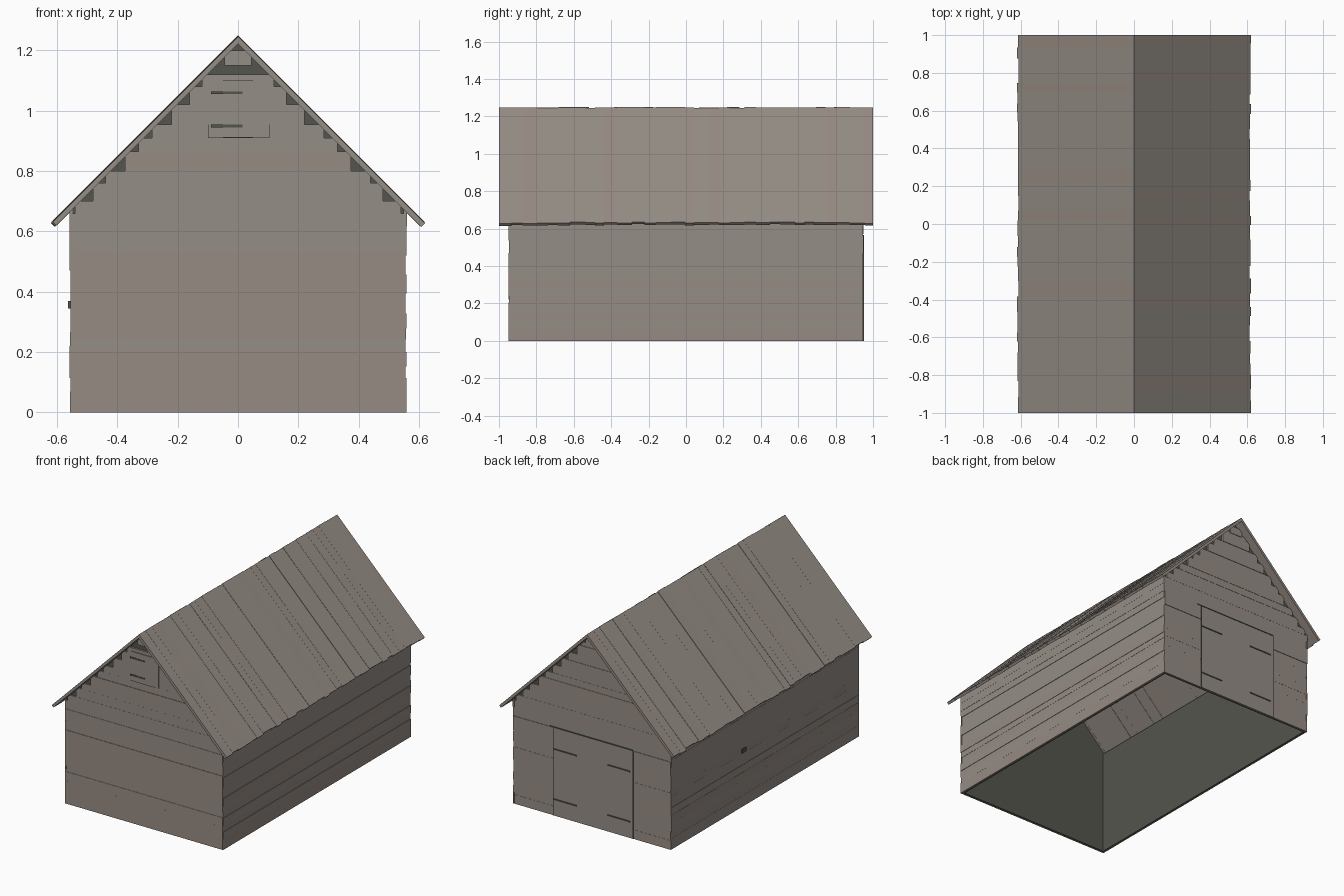
import bpy
import bmesh
import random

random.seed(4)
if "Cube" in bpy.data.objects:
    bpy.data.objects.remove(bpy.data.objects["Cube"])


def material(name, rgb):
    m = bpy.data.materials.new(name)
    m.use_nodes = True
    m.diffuse_color = (*rgb, 1)
    m.node_tree.nodes["Principled BSDF"].inputs["Base Color"].default_value = (*rgb, 1)
    return m


GREY, TAN, DARK = 0, 1, 2
MATS = [material("weathered grey wood", (0.30, 0.27, 0.24)),
        material("weathered tan wood", (0.31, 0.26, 0.23)),
        material("dark wood", (0.09, 0.09, 0.075))]


def tone():
    return TAN if random.random() < 0.3 else GREY


class Part:
    """Collects prisms (an x-z outline extruded along y) into one object."""

    def __init__(self, name):
        self.name, self.bm = name, bmesh.new()

    def prism(self, outline, y0, y1, mat):
        a = [self.bm.verts.new((x, y0, z)) for x, z in outline]
        b = [self.bm.verts.new((x, y1, z)) for x, z in outline]
        n = len(a)
        faces = [self.bm.faces.new(a), self.bm.faces.new(b[::-1])]
        for i in range(n):
            j = (i + 1) % n
            faces.append(self.bm.faces.new((a[j], a[i], b[i], b[j])))
        for f in faces:
            f.material_index = mat

    def box(self, x0, x1, y0, y1, z0, z1, mat):
        self.prism([(x0, z0), (x1, z0), (x1, z1), (x0, z1)], y0, y1, mat)

    def finish(self):
        bmesh.ops.recalc_face_normals(self.bm, faces=self.bm.faces)
        mesh = bpy.data.meshes.new(self.name)
        self.bm.to_mesh(mesh)
        self.bm.free()
        for m in MATS:
            mesh.materials.append(m)
        bpy.context.collection.objects.link(bpy.data.objects.new(self.name, mesh))


def cuts(start, end, low, high):
    """Uneven board edges between start and end."""
    edges = [start]
    while edges[-1] + high * 1.3 < end:
        edges.append(edges[-1] + random.uniform(low, high))
    return edges + [end]


HALF_W, HALF_L, RIDGE = 0.56, 0.95, 1.25

# Dark inner lining, open at the bottom
lining = Part("inner_lining")
peak = RIDGE - 0.02
gable = [(-0.55, 0), (0.55, 0), (0.55, peak - 0.55), (0, peak), (-0.55, peak - 0.55)]
for s in (-1, 1):
    lining.box(s * 0.54, s * 0.55, -0.94, 0.94, 0, 0.67, DARK)
    lining.prism(gable, s * 0.93, s * 0.94, DARK)
lining.finish()

# Side walls of uneven horizontal boards
for s, side in ((1, "left"), (-1, "right")):
    wall = Part(side + "_wall_boards")
    edges = [0] + cuts(0.07, 0.685, 0.035, 0.07)
    for z0, z1 in zip(edges, edges[1:]):
        out = HALF_W - random.uniform(0, 0.005)
        end = HALF_L - random.uniform(0.002, 0.006)
        wall.box(s * 0.549, s * out, -end, end, z0, z1, tone())
    wall.finish()

# Gable boards, each cut square where its top meets the roof
front_edges = [0, 0.11, 0.145, 0.205, 0.24, 0.305, 0.41, 0.47, 0.535, 0.605, 0.66,
               0.70, 0.76, 0.80, 0.865, 0.91, 0.955, 1.02, 1.08, 1.12]
back_edges = cuts(0, 0.56, 0.05, 0.08) + cuts(0.56, 1.16, 0.04, 0.065)[1:]
DOOR_L, DOOR_R, DOOR_TOP = 0.27, -0.29, 0.56
for s, edges, name in ((-1, front_edges, "front"), (1, back_edges, "back")):
    wall = Part(name + "_wall_boards")
    for z0, z1 in zip(edges, edges[1:]):
        w = min(0.556, RIDGE - 0.01 - z1)
        y = s * (HALF_L - random.uniform(0, 0.004))
        spans = [(-w, w)]
        if s > 0 and z1 <= DOOR_TOP + 0.001:
            spans = [(-w, DOOR_R), (DOOR_L, w)]
        for x0, x1 in spans:
            wall.box(x0, x1, s * 0.939, y, z0, z1, tone())
    wall.box(-0.045, 0.045, s * 0.939, s * HALF_L, 1.15, 1.20, GREY)
    wall.finish()

# Roof boards running from ridge to eave
for s, side in ((1, "left"), (-1, "right")):
    roof = Part(side + "_roof_boards")
    edges = cuts(-1, 1, 0.045, 0.085)
    for y0, y1 in zip(edges, edges[1:]):
        drop = random.uniform(0, 0.005)
        x = 0.62 - random.uniform(0, 0.008)
        t = 0.012
        top = RIDGE - drop
        outline = [(0, top), (s * x, top - x), (s * (x - t), top - x - t), (0, top - 2 * t)]
        roof.prism(outline, y0, y1, tone())
    roof.finish()

# Loft hatch on the front gable
hatch = Part("loft_hatch")
hatch.box(-0.10, 0.105, -0.952, -0.94, 0.91, 1.12, GREY)
hatch_edges = [-0.088, -0.05, 0.05, 0.086]
for i, (x0, x1) in enumerate(zip(hatch_edges, hatch_edges[1:])):
    hatch.box(x0, x1, -0.956 - 0.002 * (i % 2), -0.95, 0.912, 1.10, GREY)
for z in (0.945, 1.055):
    hatch.box(-0.09, 0.015, -0.961, -0.95, z, z + 0.009, DARK)
hatch.finish()

# Double door on the back wall
door = Part("double_door")
edges = cuts(DOOR_R, DOOR_L, 0.06, 0.08)
for x0, x1 in zip(edges, edges[1:]):
    door.box(x0, x1, 0.939, 0.949, 0, DOOR_TOP, GREY)
for x in (DOOR_R, DOOR_L):
    door.box(x - 0.003, x + 0.003, 0.94, 0.951, 0, DOOR_TOP, DARK)
door.box(DOOR_R, DOOR_L + 0.03, 0.94, 0.952, DOOR_TOP, DOOR_TOP + 0.006, DARK)
for z in (0.10, 0.42):
    for x0, x1 in ((DOOR_R + 0.02, -0.11), (0.11, DOOR_L)):
        door.box(x0, x1, 0.945, 0.953, z, z + 0.008, DARK)
door.finish()

# Small opening in the right wall
vent = Part("wall_vent")
vent.box(-0.563, -0.55, 0.195, 0.235, 0.345, 0.37, DARK)
vent.finish()
